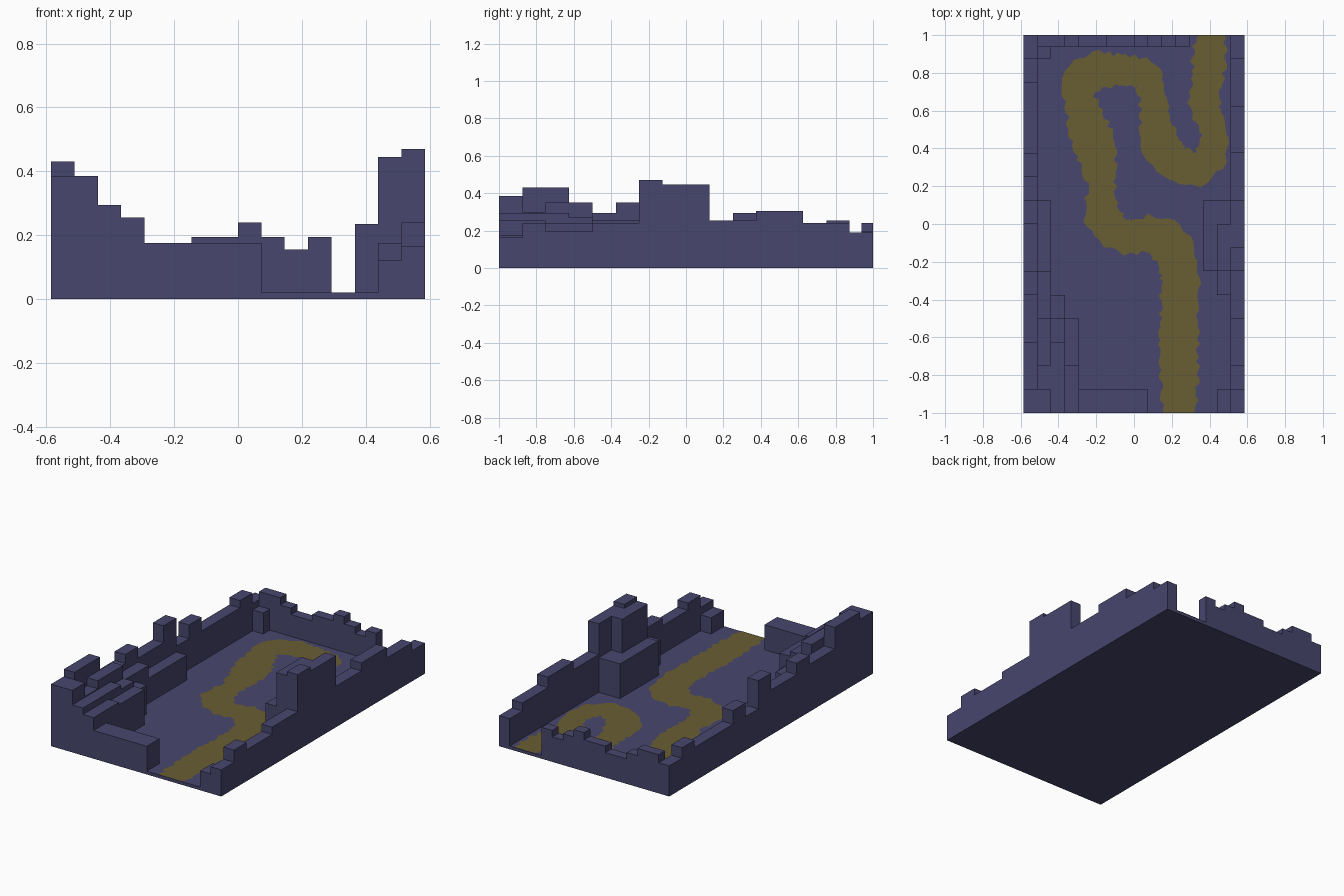
import bpy, bmesh, random
from mathutils import Vector

cube = bpy.data.objects.get("Cube")
if cube:
    bpy.data.objects.remove(cube, do_unlink=True)

random.seed(4)
CELL_X, CELL_Y = 1.17 / 16, 0.125
FLOOR = 0.02


def material(name, colour):
    mat = bpy.data.materials.new(name)
    mat.use_nodes = True
    mat.diffuse_color = colour
    node = next(n for n in mat.node_tree.nodes if n.type == 'BSDF_PRINCIPLED')
    node.inputs["Base Color"].default_value = colour
    node.inputs["Roughness"].default_value = 0.9
    return mat


stone = material("slate blue", (0.065, 0.061, 0.156, 1))
earth = material("olive brown", (0.138, 0.112, 0.032, 1))


def finish(name, bm, mat):
    mesh = bpy.data.meshes.new(name)
    bm.to_mesh(mesh)
    bm.free()
    mesh.materials.append(mat)
    obj = bpy.data.objects.new(name, mesh)
    bpy.context.collection.objects.link(obj)
    return obj


def grid_point(column, row, z):
    return Vector(((column - 8) * CELL_X, (row - 8) * CELL_Y, z))


def stepped_wall(name, axis, near, far, start, steps, bottom=FLOOR):
    """Extrude a stepped skyline; steps are (end cell, height) pairs."""
    skyline, at = [(start, bottom)], start
    for end, height in steps:
        skyline += [(at, height), (end, height)]
        at = end
    skyline.append((at, bottom))

    def place(along, across, z):
        return grid_point(across, along, z) if axis == 'Y' else grid_point(along, across, z)

    bm = bmesh.new()
    face = bm.faces.new([bm.verts.new(place(a, near, z)) for a, z in skyline])
    moved = bmesh.ops.extrude_face_region(bm, geom=[face])["geom"]
    shift = place(start, far, 0) - place(start, near, 0)
    bmesh.ops.translate(bm, vec=shift, verts=[v for v in moved if isinstance(v, bmesh.types.BMVert)])
    bmesh.ops.recalc_face_normals(bm, faces=bm.faces)
    return finish(name, bm, stone)


# Floor slab
stepped_wall("floor_slab", 'Y', 0, 16, 0, [(16, FLOOR)], 0)

# Long outer walls
stepped_wall("left_wall", 'Y', 15, 16, 0, [
    (1, .165), (2, .24), (4, .195), (6, .24), (7, .47),
    (9, .445), (11, .255), (13, .305), (15, .24), (16, .19)])
stepped_wall("right_wall", 'Y', 0, 1, 0, [
    (1, .385), (3, .43), (5, .295), (6, .35), (8, .28), (9, .385),
    (10, .21), (11, .295), (14, .21), (15, .255), (16, .19)])

# Terraces stepping down from the right wall
stepped_wall("right_upper_terrace", 'Y', 1, 2, 0, [
    (1, .385), (2, .3), (4, .35), (6, .255), (9, .175)])
stepped_wall("right_middle_terrace", 'Y', 2, 3, 0, [(3, .295), (4, .27), (5, .2)])
stepped_wall("right_lower_terrace", 'Y', 3, 4, 0, [(2, .255), (4, .24)])

# Front and back walls
stepped_wall("front_wall", 'X', 0, 1, 4, [(9, .175)])
stepped_wall("front_left_step", 'X', 0, 1, 14, [(15, .12)])
stepped_wall("back_wall", 'X', 15.5, 16, 1, [
    (3, .24), (4, .195), (6, .155), (8, .195), (9, .24),
    (10, .195), (11, .155), (12, .195)])
stepped_wall("back_corner_post", 'X', 15, 15.5, 1, [(2, .15)])

# Tower against the left wall
stepped_wall("tower_core", 'Y', 14, 15, 5, [(6, .175), (8, .445), (9, .235)])
stepped_wall("tower_ledge", 'Y', 13, 14, 6, [(9, .235)])


# Winding path: centre x, centre y, half width
course = [
    (.24, -1, .09), (.24, -.75, .1), (.24, -.5, .1), (.25, -.27, .1),
    (.19, -.1, .11), (.1, -.05, .1), (-.04, -.07, .09), (-.13, -.03, .1),
    (-.18, .07, .09), (-.17, .2, .07), (-.18, .3, .09), (-.22, .45, .11),
    (-.25, .55, .1), (-.29, .66, .08), (-.28, .76, .1), (-.2, .82, .1),
    (-.05, .81, .08), (.06, .8, .08), (.1, .7, .07), (.11, .55, .08),
    (.14, .42, .1), (.2, .32, .1), (.33, .28, .09), (.42, .36, .08),
    (.42, .5, .06), (.37, .62, .08), (.39, .78, .08), (.4, .9, .09), (.4, 1, .07)]


def resample(points, step):
    result = []
    for a, b in zip(points, points[1:]):
        a, b = Vector(a), Vector(b)
        count = max(1, round((b - a).length / step))
        result += [a.lerp(b, i / count) for i in range(count)]
    return result + [Vector(points[-1])]


def smooth(points):
    inner = [(a + b * 2 + c) / 4 for a, b, c in zip(points, points[1:], points[2:])]
    return [points[0]] + inner + [points[-1]]


line = resample(course, 0.022)
for _ in range(4):
    line = smooth(line)

# Ragged banks laid as a thin skin just above the floor
bm = bmesh.new()
banks = []
last = len(line) - 1
for i, p in enumerate(line):
    ahead = line[min(i + 1, last)] - line[max(i - 1, 0)]
    side = Vector((-ahead.y, ahead.x, 0)).normalized()
    if i in (0, last):
        side = Vector((-1, 0, 0))
    pair = []
    for sign in (1, -1):
        v = Vector((p.x, p.y, 0)) + side * sign * (p.z + random.uniform(-.014, .014))
        v.y = max(-1, min(1, v.y))
        v.z = FLOOR + 0.002
        pair.append(bm.verts.new(v))
    banks.append(pair)
for (l0, r0), (l1, r1) in zip(banks, banks[1:]):
    bm.faces.new((l0, r0, r1, l1))
bmesh.ops.triangulate(bm, faces=bm.faces[:])
bm.normal_update()
for f in bm.faces:
    if f.normal.z < 0:
        f.normal_flip()
finish("winding_path", bm, earth)
